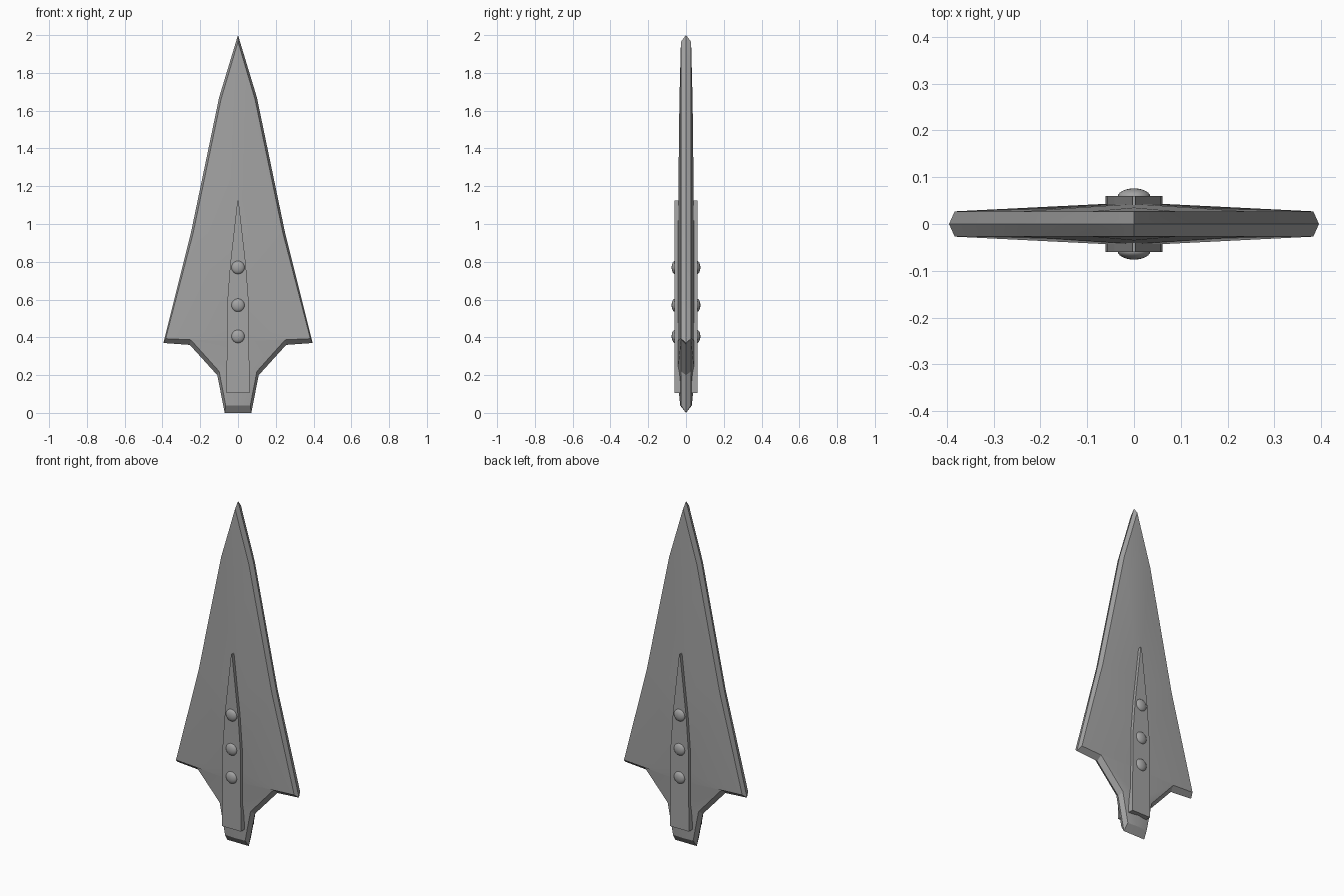
import bpy
import bmesh
import math

cube = bpy.data.objects.get("Cube")
if cube:
    bpy.data.objects.remove(cube, do_unlink=True)

steel = bpy.data.materials.new("grey steel")
steel.use_nodes = True
GREY = (0.37, 0.37, 0.37, 1)
steel.diffuse_color = GREY
steel.node_tree.nodes["Principled BSDF"].inputs["Base Color"].default_value = GREY


def make_object(name, bm):
    bmesh.ops.recalc_face_normals(bm, faces=bm.faces)
    mesh = bpy.data.meshes.new(name)
    bm.to_mesh(mesh)
    bm.free()
    mesh.materials.append(steel)
    obj = bpy.data.objects.new(name, mesh)
    bpy.context.collection.objects.link(obj)
    return obj


def smooth(obj, angle):
    bpy.ops.object.select_all(action='DESELECT')
    obj.select_set(True)
    bpy.context.view_layer.objects.active = obj
    bpy.ops.object.shade_smooth_by_angle(angle=math.radians(angle))


# Blade stations: cutting edge (x, z), bevel line (x, z), ridge (depth, z)
EDGE_DEPTH = 0.027
STATIONS = [
    ((0, 2), (0, 1.965), (EDGE_DEPTH, 1.965)),
    ((0.1, 1.67), (0.09, 1.66), (0.035, 1.65)),
    ((0.25, 0.95), (0.238, 0.95), (0.043, 0.95)),
    ((0.395, 0.37), (0.383, 0.393), (0.046, 0.45)),
    ((0.255, 0.36), (0.25, 0.387), (0.046, 0.38)),
    ((0.11, 0.2), (0.1, 0.22), (0.046, 0.2)),
    ((0.07, 0), (0.065, 0.04), (0.031, 0.04)),
    ((0, 0), (0, 0.04), (0.031, 0.04)),
]


def build_blade():
    bm = bmesh.new()
    made = {}

    def vert(*co):
        if co not in made:
            made[co] = bm.verts.new(co)
        return made[co]

    def face(*verts):
        unique = list(dict.fromkeys(verts))
        if len(unique) > 2:
            bm.faces.new(unique)

    for sx in (-1, 1):
        for sy in (-1, 1):
            rows = []
            for edge, bevel, ridge in STATIONS:
                depth = ridge[0] if edge == (0, 0) else EDGE_DEPTH
                rows.append((vert(sx * edge[0], 0, edge[1]),
                             vert(sx * bevel[0], sy * depth, bevel[1]),
                             vert(0, sy * ridge[0], ridge[1])))
            for a, b in zip(rows, rows[1:]):
                face(a[0], b[0], b[1], a[1])
                face(a[1], b[1], b[2], a[2])
    return make_object("blade", bm)


smooth(build_blade(), 20)

# Tapered spine plate passing through the blade
half = [(0.061, 0.105), (0.057, 0.58), (0.042, 0.78), (0.003, 1.125)]
outline = half + [(-x, z) for x, z in reversed(half)]
bm = bmesh.new()
base = bm.faces.new([bm.verts.new((x, -0.06, z)) for x, z in outline])
extruded = bmesh.ops.extrude_face_region(bm, geom=[base], use_keep_orig=True)
moved = [g for g in extruded["geom"] if isinstance(g, bmesh.types.BMVert)]
bmesh.ops.translate(bm, verts=moved, vec=(0, 0.12, 0))
make_object("spine_plate", bm)

# Domed rivets on both faces
for side, sy in (("front", -1), ("back", 1)):
    for place, z in (("lower", 0.405), ("middle", 0.57), ("upper", 0.77)):
        bpy.ops.mesh.primitive_uv_sphere_add(
            segments=24, ring_count=12, radius=1, location=(0, sy * 0.058, z))
        rivet = bpy.context.object
        rivet.name = f"{side}_{place}_rivet"
        rivet.scale = (0.035, 0.018, 0.035)
        rivet.data.materials.append(steel)
        smooth(rivet, 40)
